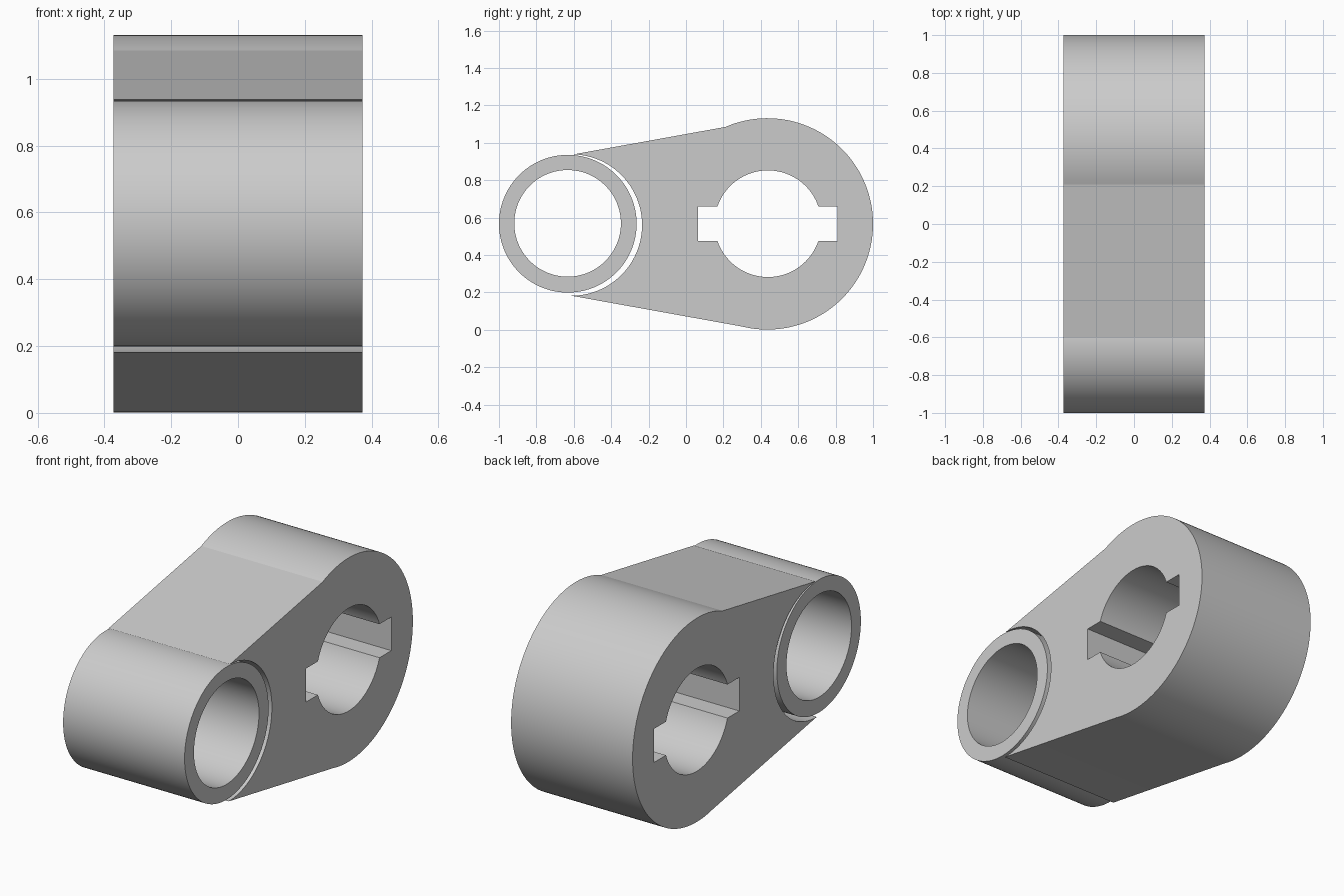
import bpy, bmesh
from math import cos, sin, asin, atan2, radians, tau, pi
from mathutils import Matrix

if "Cube" in bpy.data.objects:
    bpy.data.objects.remove(bpy.data.objects["Cube"])

HALF_WIDTH = 0.3725
# local XY profile plane stands up as world YZ, extrusion runs along world X
STAND_UP = Matrix(((0, 0, 1), (1, 0, 0), (0, 1, 0))).to_4x4()


def arc(cy, cz, r, a0, a1, n):
    return [(cy + r * cos(a0 + (a1 - a0) * i / n),
             cz + r * sin(a0 + (a1 - a0) * i / n)) for i in range(n + 1)]


def circle(cy, cz, r, n=128):
    return arc(cy, cz, r, 0, tau, n)[:-1]


def extrude_profile(name, loops):
    """Filled profile (first loop outside, others holes) extruded along x."""
    curve = bpy.data.curves.new(name, 'CURVE')
    curve.dimensions = '2D'
    curve.fill_mode = 'BOTH'
    curve.extrude = HALF_WIDTH
    for loop in loops:
        spline = curve.splines.new('POLY')
        spline.points.add(len(loop) - 1)
        for p, (y, z) in zip(spline.points, loop):
            p.co = (y, z, 0, 1)
        spline.use_cyclic_u = True
    temp = bpy.data.objects.new(name + "_curve", curve)
    bpy.context.collection.objects.link(temp)
    deps = bpy.context.evaluated_depsgraph_get()
    mesh = bpy.data.meshes.new_from_object(temp.evaluated_get(deps))
    bpy.data.objects.remove(temp)
    mesh.transform(STAND_UP)
    bm = bmesh.new()
    bm.from_mesh(mesh)
    bmesh.ops.remove_doubles(bm, verts=bm.verts, dist=1e-5)
    bmesh.ops.recalc_face_normals(bm, faces=bm.faces)
    bm.to_mesh(mesh)
    bm.free()
    obj = bpy.data.objects.new(name, mesh)
    bpy.context.collection.objects.link(obj)
    bpy.ops.object.select_all(action='DESELECT')
    obj.select_set(True)
    bpy.context.view_layer.objects.active = obj
    bpy.ops.object.shade_smooth_by_angle(angle=radians(10))
    return obj


# Bushing ring at the small end
extrude_profile("bushing_ring", [circle(-0.632, 0.567, 0.368),
                                 circle(-0.633, 0.569, 0.285)])

# Arm body: round big end, straight flanks, hollow seat facing the ring
cy, cz, r = 0.435, 0.566, 0.565
low = atan2(0.02 - cz, 0.30 - cy)
high = atan2(1.085 - cz, 0.21 - cy)
body = arc(cy, cz, r, low, high, 96)
body += arc(-0.613, 0.56, 0.378, pi / 2 - 0.03, -pi / 2, 64)

# Bore with two opposite keyways
br, key = 0.285, 0.093
by, bz, reach = 0.438, 0.567, 0.373
a = asin(key / br)
bore = []
for side in (0, pi):
    s = cos(side)
    bore += arc(by, bz, br, side + a, side + pi - a, 48)
    bore += [(by - s * reach, bz + s * key), (by - s * reach, bz - s * key)]

extrude_profile("arm_body", [body, bore])
